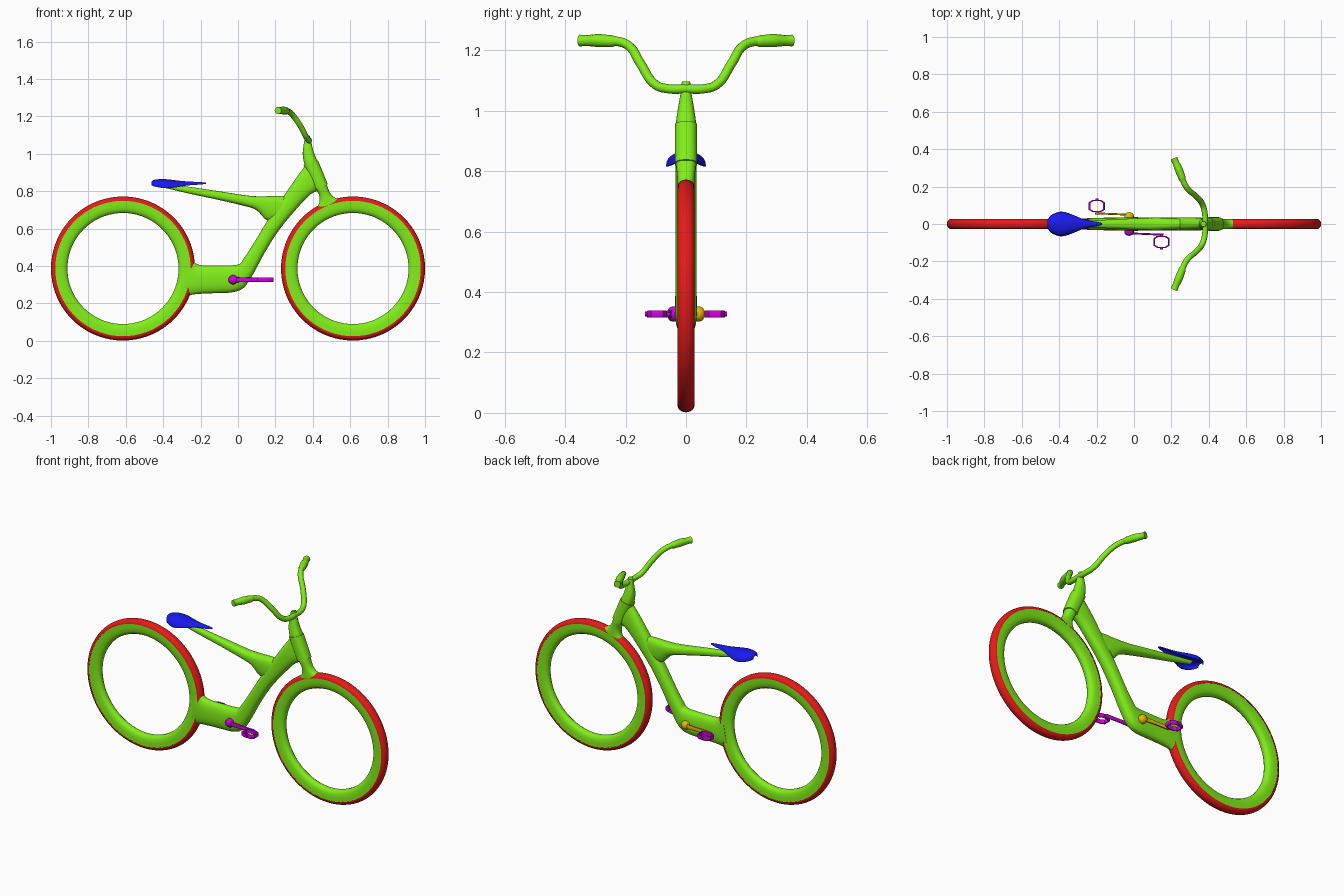
import bpy, bmesh, math
from math import cos, sin, pi

if "Cube" in bpy.data.objects:
    bpy.data.objects.remove(bpy.data.objects["Cube"])


def material(name, rgb):
    m = bpy.data.materials.new(name)
    m.diffuse_color = (*rgb, 1)
    m.use_nodes = True
    m.node_tree.nodes["Principled BSDF"].inputs["Base Color"].default_value = m.diffuse_color
    return m


GREEN = material("green", (0.22, 0.86, 0.01))
RED = material("red", (0.8, 0.01, 0.01))
BLUE = material("blue", (0.01, 0.01, 0.85))
MAGENTA = material("magenta", (0.65, 0.0, 0.75))
ORANGE = material("orange", (0.85, 0.5, 0.0))


def shade(ob, mat, angle=40):
    ob.data.materials.append(mat)
    bpy.ops.object.select_all(action='DESELECT')
    ob.select_set(True)
    bpy.context.view_layer.objects.active = ob
    bpy.ops.object.shade_smooth_by_angle(angle=math.radians(angle))


def skin(name, rings, mat, loop=False, angle=40):
    """Join equal-sized rings of points into a skin; loop joins the last to the first."""
    bm = bmesh.new()
    vs = [[bm.verts.new(p) for p in r] for r in rings]
    n, k = len(vs), len(vs[0])
    for i in range(n if loop else n - 1):
        a, b = vs[i], vs[(i + 1) % n]
        for j in range(k):
            bm.faces.new((a[j], a[(j + 1) % k], b[(j + 1) % k], b[j]))
    if not loop:
        bm.faces.new(vs[0])
        bm.faces.new(vs[-1])
    bmesh.ops.recalc_face_normals(bm, faces=bm.faces)
    me = bpy.data.meshes.new(name)
    bm.to_mesh(me)
    bm.free()
    ob = bpy.data.objects.new(name, me)
    bpy.context.collection.objects.link(ob)
    shade(ob, mat, angle)
    return ob


def smooth(st, steps=4):
    """Catmull-Rom interpolation of stations."""
    out = []
    for i in range(len(st) - 1):
        p0, p1, p2, p3 = st[max(i - 1, 0)], st[i], st[i + 1], st[min(i + 2, len(st) - 1)]
        for s in range(steps):
            t = s / steps
            out.append([0.5 * (2 * b + (c - a) * t + (2 * a - 5 * b + 4 * c - d) * t * t
                               + (3 * b - a - 3 * c + d) * t ** 3)
                        for a, b, c, d in zip(p0, p1, p2, p3)])
    return out + [list(st[-1])]


def power(v, e):
    return math.copysign(abs(v) ** e, v)


def oval(ax, az, bx, bz, hw, n=28, e=0.82):
    """Rounded section spanning two edge points in the side view, with half width hw."""
    pts = []
    for i in range(n):
        c, s = power(cos(2 * pi * i / n), e), power(sin(2 * pi * i / n), e)
        pts.append(((ax + bx) / 2 + (ax - bx) / 2 * c, hw * s,
                    (az + bz) / 2 + (az - bz) / 2 * c))
    return pts


def loft(name, stations, mat):
    return skin(name, [oval(*s) for s in smooth(stations)], mat)


# Hubless wheels: rim and tyre revolved about the y axis
WX, WZ, SEG = 0.615, 0.387, 72
rim = [(0.027, 0.366), (0.027, 0.34), (0.025, 0.318), (0.018, 0.303), (0.008, 0.297)]
rim += [(-y, r) for y, r in reversed(rim)]
tyre = [(0.028 * cos(pi * i / 12), 0.362 + 0.023 * sin(pi * i / 12)) for i in range(13)]
for label, x in (("rear", -WX), ("front", WX)):
    for part, prof, mat in (("rim", rim, GREEN), ("tyre", tyre, RED)):
        rings = [[(x + r * cos(a), y, WZ + r * sin(a)) for y, r in prof]
                 for a in (2 * pi * i / SEG for i in range(SEG))]
        skin(f"{label}_{part}", rings, mat, loop=True)

# Main frame: wheel bracket, pedal housing and rising tube
loft("main_frame", [
    (-0.255, 0.475, -0.302, 0.215, 0.029), (-0.235, 0.425, -0.258, 0.243, 0.031),
    (-0.20, 0.405, -0.20, 0.252, 0.033), (-0.10, 0.403, -0.10, 0.256, 0.034),
    (0.00, 0.408, -0.03, 0.26, 0.036), (0.03, 0.44, 0.03, 0.283, 0.036),
    (0.07, 0.50, 0.08, 0.355, 0.035), (0.11, 0.565, 0.145, 0.475, 0.035),
    (0.155, 0.64, 0.225, 0.60, 0.035), (0.245, 0.775, 0.33, 0.725, 0.035),
    (0.31, 0.87, 0.39, 0.785, 0.034), (0.36, 0.937, 0.435, 0.805, 0.03)], GREEN)

# Seat beam
loft("seat_beam", [
    (-0.40, 0.842, -0.39, 0.818, 0.012), (-0.255, 0.823, -0.25, 0.785, 0.018),
    (-0.10, 0.80, -0.10, 0.753, 0.025), (0.05, 0.777, 0.04, 0.72, 0.032),
    (0.13, 0.773, 0.10, 0.698, 0.034), (0.245, 0.775, 0.155, 0.645, 0.033),
    (0.29, 0.76, 0.22, 0.65, 0.03)], GREEN)

# Stem and fork blending into the front rim
loft("stem_and_fork", [
    (0.358, 1.092, 0.384, 1.097, 0.014), (0.352, 1.055, 0.392, 1.062, 0.018),
    (0.346, 1.0, 0.405, 1.01, 0.027), (0.357, 0.94, 0.425, 0.96, 0.034),
    (0.395, 0.855, 0.455, 0.88, 0.034), (0.417, 0.81, 0.474, 0.835, 0.033),
    (0.435, 0.775, 0.493, 0.79, 0.029), (0.433, 0.735, 0.52, 0.765, 0.028),
    (0.405, 0.69, 0.565, 0.755, 0.028)], GREEN)
skin("head_tube", [oval(0.351, 0.94, 0.428, 0.965, 0.037),
                   oval(0.410, 0.81, 0.480, 0.838, 0.037)], GREEN)

# Saddle: hollow arched shell, stations are x, half width, top z, edge z
saddle = []
for x, w, top, low in smooth([
        (-0.463, 0.02, 0.852, 0.832), (-0.445, 0.046, 0.862, 0.825),
        (-0.40, 0.065, 0.865, 0.817), (-0.36, 0.061, 0.862, 0.817),
        (-0.31, 0.042, 0.856, 0.824), (-0.26, 0.023, 0.852, 0.832),
        (-0.20, 0.012, 0.849, 0.836), (-0.17, 0.004, 0.846, 0.840)]):
    arc = [(cos(pi * i / 14), power(sin(pi * i / 14), 0.8)) for i in range(15)]
    outer = [(x, w * c, low + (top - low) * s) for c, s in arc]
    inner = [(x, w * 0.86 * c, low + (top - low) * 0.72 * s) for c, s in reversed(arc)]
    saddle.append(outer + inner)
skin("seat", saddle, BLUE)

# Handlebar: bevelled curve, thicker along the grips (x, y, z, radius factor)
half = [(0.379, 0.055, 1.072, 1), (0.368, 0.10, 1.085, 1), (0.33, 0.15, 1.155, 1),
        (0.285, 0.19, 1.215, 1), (0.262, 0.232, 1.23, 1), (0.258, 0.243, 1.23, 1.25),
        (0.24, 0.29, 1.232, 1.4), (0.223, 0.33, 1.232, 1.15), (0.214, 0.352, 1.232, 1.25)]
path = [(x, -y, z, r) for x, y, z, r in reversed(half)] + [(0.38, 0, 1.072, 1)] + half
cu = bpy.data.curves.new("handlebar", 'CURVE')
cu.dimensions = '3D'
cu.bevel_depth, cu.bevel_resolution, cu.resolution_u = 0.0155, 4, 6
cu.use_fill_caps = True
sp = cu.splines.new('BEZIER')
sp.bezier_points.add(len(path) - 1)
for p, (x, y, z, r) in zip(sp.bezier_points, path):
    p.co, p.radius = (x, y, z), r
    p.handle_left_type = p.handle_right_type = 'AUTO'
bar = bpy.data.objects.new("handlebar", cu)
bpy.context.collection.objects.link(bar)
bpy.context.view_layer.objects.active = bar
bar.select_set(True)
bpy.ops.object.convert(target='MESH')
shade(bpy.context.view_layer.objects.active, GREEN)

# Cranks and pedals, the second set turned half a revolution on the far side
HX, HZ, PX, PY = -0.026, 0.327, 0.173, 0.096


def disc(x, y, r, n=20):
    return [(x + r * cos(2 * pi * i / n), y, r * sin(2 * pi * i / n)) for i in range(n)]


def crank_section(x, y, h, t=0.005, n=12):
    return [(x, y + t * power(cos(2 * pi * i / n), 0.6), h * power(sin(2 * pi * i / n), 0.6))
            for i in range(n)]


outline = [(0.043, -0.02), (0.043, 0.02), (0.022, 0.033), (-0.022, 0.033),
           (-0.043, 0.02), (-0.043, -0.02), (-0.022, -0.033), (0.022, -0.033)]
for side, s, arm_mat in (("front", 1, MAGENTA), ("back", -1, ORANGE)):
    def place(rings):
        return [[(HX + s * x, -s * y, HZ + z) for x, y, z in r] for r in rings]
    hub = [disc(0, y, r) for y, r in
           ((0.025, 0.025), (0.046, 0.025), (0.055, 0.021), (0.061, 0.012), (0.063, 0.003))]
    skin(f"{side}_crank_hub", place(hub), arm_mat)
    arm = [crank_section(0, 0.050, 0.015), crank_section(0.08, 0.053, 0.011),
           crank_section(0.17, 0.057, 0.012), crank_section(0.183, 0.057, 0.006)]
    skin(f"{side}_crank", place(arm), arm_mat)
    frame = [[(PX + x * k, PY + y * k, z) for k, z in
              ((1, -0.009), (1, 0.009), (0.96, 0.012), (0.8, 0.012), (0.8, -0.012), (0.96, -0.012))]
             for x, y in outline]
    skin(f"{side}_pedal", place(frame), MAGENTA, loop=True, angle=30)
    for tag, y0, y1 in (("inner", 0.055, 0.068), ("outer", 0.125, 0.136)):
        skin(f"{side}_pedal_{tag}_axle", place([disc(PX, y0, 0.008, 12), disc(PX, y1, 0.008, 12)]),
             MAGENTA)
